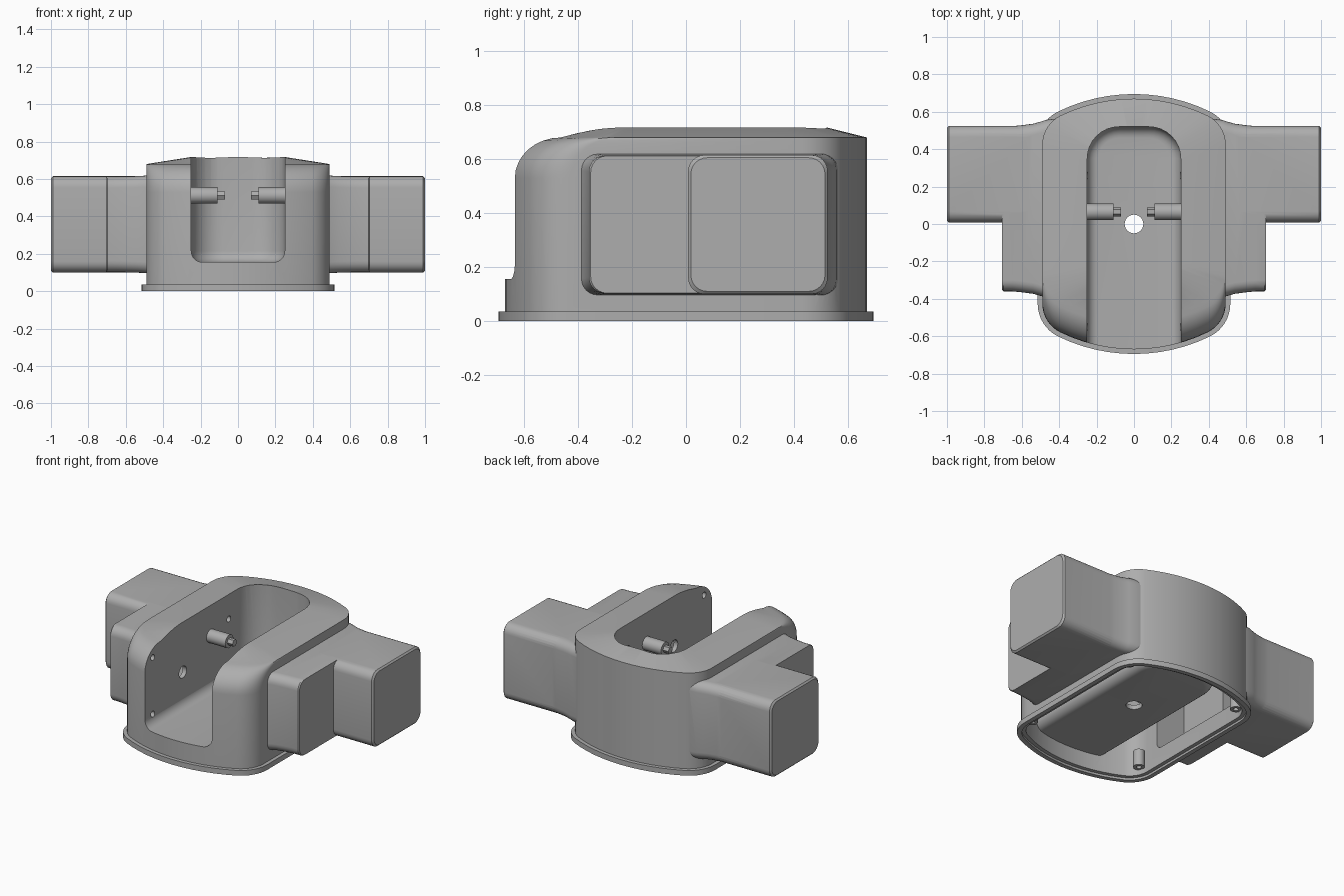
import bpy, bmesh
from math import sin, cos, pi, sqrt, atan2

cube = bpy.data.objects.get("Cube")
if cube:
    bpy.data.objects.remove(cube, do_unlink=True)

grey = bpy.data.materials.new("plain_grey")
grey.use_nodes = True
grey.diffuse_color = (0.42, 0.42, 0.42, 1)
grey.node_tree.nodes["Principled BSDF"].inputs["Base Color"].default_value = grey.diffuse_color


def loft(name, rings):
    """Skin a list of equal-length closed rings and cap both ends."""
    bm = bmesh.new()
    loops = [[bm.verts.new(p) for p in ring] for ring in rings]
    n = len(loops[0])
    for a, b in zip(loops, loops[1:]):
        for i in range(n):
            j = (i + 1) % n
            bm.faces.new((a[i], a[j], b[j], b[i]))
    bm.faces.new(loops[0])
    bm.faces.new(loops[-1])
    bmesh.ops.recalc_face_normals(bm, faces=bm.faces)
    mesh = bpy.data.meshes.new(name)
    bm.to_mesh(mesh)
    bm.free()
    mesh.materials.append(grey)
    obj = bpy.data.objects.new(name, mesh)
    bpy.context.collection.objects.link(obj)
    return obj


def activate(obj):
    bpy.ops.object.select_all(action='DESELECT')
    obj.select_set(True)
    bpy.context.view_layer.objects.active = obj


def combine(target, tool, operation):
    mod = target.modifiers.new("combine", 'BOOLEAN')
    mod.operation = operation
    mod.solver = 'EXACT'
    mod.object = tool
    activate(target)
    bpy.ops.object.modifier_apply(modifier=mod.name)
    bpy.data.objects.remove(tool, do_unlink=True)


def plan(d, z, shift=0.0):
    """Body outline grown by d; the front end is moved back by shift."""
    R, r, w, oy = 0.9, 0.17, 0.49, -0.23
    cx = w - r
    cy = oy + sqrt((R - r) ** 2 - cx ** 2)
    a = atan2(cy - oy, cx)
    quarter = []
    for i in range(9):
        t = a * i / 8
        quarter.append((cx + (r + d) * cos(t), cy + (r + d) * sin(t)))
    for i in range(1, 7):
        t = a + (pi / 2 - a) * i / 6
        quarter.append(((R + d) * cos(t), oy + (R + d) * sin(t)))
    back = quarter + [(-x, y) for x, y in quarter[-2::-1]]
    front = [(-x, -y + shift) for x, y in back]
    return [(x, y, z) for x, y in back + front]


def shell_rings(d, drop):
    """Upright wall whose front top edge rolls back."""
    rings = []
    for i in range(9):
        t = pi / 2 * i / 8
        rings.append(plan(d, 0.53 + 0.15 * sin(t) - drop, 0.17 * (1 - cos(t))))
    return rings


def trough(name, grow):
    """Slot open to the front and top, round at the back and the floor edges."""
    def ring(inset, z):
        w, e, r = 0.25 + grow, 0.52 + grow, 0.17 + grow
        pts = [(w - inset, -1, z)]
        for i in range(9):
            t = pi / 2 * i / 8
            pts.append((w - r + (r - inset) * cos(t), e - r + (r - inset) * sin(t), z))
        return pts + [(-x, y, z) for x, y, z in reversed(pts)]
    f = 0.06
    rings = [ring(f * (1 - sin(pi / 2 * i / 6)),
                  0.155 - grow + f * (1 - cos(pi / 2 * i / 6))) for i in range(7)]
    return loft(name, rings + [ring(0, 1)])


def box_ring(x, y0, y1, z0, z1, r):
    """Rounded rectangle across the x axis."""
    pts = []
    corners = [(y1 - r, z1 - r), (y0 + r, z1 - r), (y0 + r, z0 + r), (y1 - r, z0 + r)]
    for k, (cy, cz) in enumerate(corners):
        for i in range(7):
            t = pi / 2 * (k + i / 6)
            pts.append((x, cy + r * cos(t), cz + r * sin(t)))
    return pts


def rod(name, axis, centre, r, a, b, sides=24):
    """Cylinder along 'x' or 'z' between a and b."""
    u, v = centre
    rings = []
    for h in (a, b):
        ring = [(u + r * cos(2 * pi * i / sides), v + r * sin(2 * pi * i / sides))
                for i in range(sides)]
        rings.append([(h, p, q) if axis == 'x' else (p, q, h) for p, q in ring])
    return loft(name, rings)


# Housing with base flange, rolled front edge and slightly raised roof
wall = shell_rings(0, 0)
roof = [(x * 0.52, y * 0.78, 0.717) for x, y, z in wall[-1]]
housing = loft("housing", [plan(0.025, 0), plan(0.025, 0.035), plan(0, 0.035)] + wall + [roof])

# Interior, leaving a wall around the central trough
cavity = loft("cavity_cutter", [plan(-0.005, -0.05), plan(-0.005, 0.015), plan(-0.03, 0.015)]
              + shell_rings(-0.03, 0.03))
combine(cavity, trough("trough_wall", 0.03), 'DIFFERENCE')

# Side arms: short wide section flared into the housing, then a long section
FLARE = [(0.42, 0.04), (0.47, 0.034), (0.5, 0.024), (0.54, 0.013), (0.6, 0.005), (0.65, 0)]
for s in (1, -1):
    rings = [box_ring(s * x, -0.36 - f, 0.523 + f, 0.102 - f * 0.2, 0.613 + f * 0.2, 0.06)
             for x, f in FLARE + [(0.698, 0), (0.705, -0.007)]]
    combine(housing, loft("short_arm", rings), 'UNION')
    rings = [box_ring(s * x, 0.008 + e, 0.525 - e, 0.1 + e, 0.615 - e, 0.06)
             for x, e in [(0.55, 0), (0.99, 0), (1.0, 0.01)]]
    combine(housing, loft("long_arm", rings), 'UNION')
    rings = [box_ring(s * x, -0.33, 0.49, 0.13, 0.585, 0.04) for x in (0.4, 0.675)]
    combine(cavity, loft("short_arm_hollow", rings), 'UNION')
    rings = [box_ring(s * x, 0.04, 0.488, 0.132, 0.583, 0.04) for x in (0.6, 0.97)]
    combine(cavity, loft("long_arm_hollow", rings), 'UNION')

combine(housing, cavity, 'DIFFERENCE')
combine(housing, trough("slot_cutter", 0), 'DIFFERENCE')

# Holes in the trough floor and walls
combine(housing, rod("floor_hole", 'z', (0, 0), 0.05, 0.08, 0.2, 32), 'DIFFERENCE')
HOLES = [(-0.55, 0.6, 0.02), (-0.55, 0.22, 0.02), (0.26, 0.55, 0.02),
         (0.26, 0.22, 0.02), (-0.23, 0.38, 0.04)]
for s in (1, -1):
    for y, z, r in HOLES:
        combine(housing, rod("wall_hole", 'x', (y, z), r, s * 0.23, s * 0.3), 'DIFFERENCE')

parts = [housing]
for s, side in ((1, "left"), (-1, "right")):
    # Facing pins inside the slot
    parts.append(rod(side + "_pin", 'x', (0.065, 0.512), 0.044, s * 0.26, s * 0.11))
    parts.append(rod(side + "_pin_tip", 'x', (0.065, 0.512), 0.024, s * 0.12, s * 0.07, 6))
    # Screw posts in the base corners
    for f, end in ((1, "back"), (-1, "front")):
        post = rod(side + "_" + end + "_post", 'z', (s * 0.425, f * 0.46), 0.035, 0.05, 0.16)
        combine(post, rod("post_hole", 'z', (s * 0.425, f * 0.46), 0.016, 0.0, 0.12), 'DIFFERENCE')
        parts.append(post)

for obj in parts:
    activate(obj)
    bpy.ops.object.shade_smooth_by_angle(angle=0.5)
